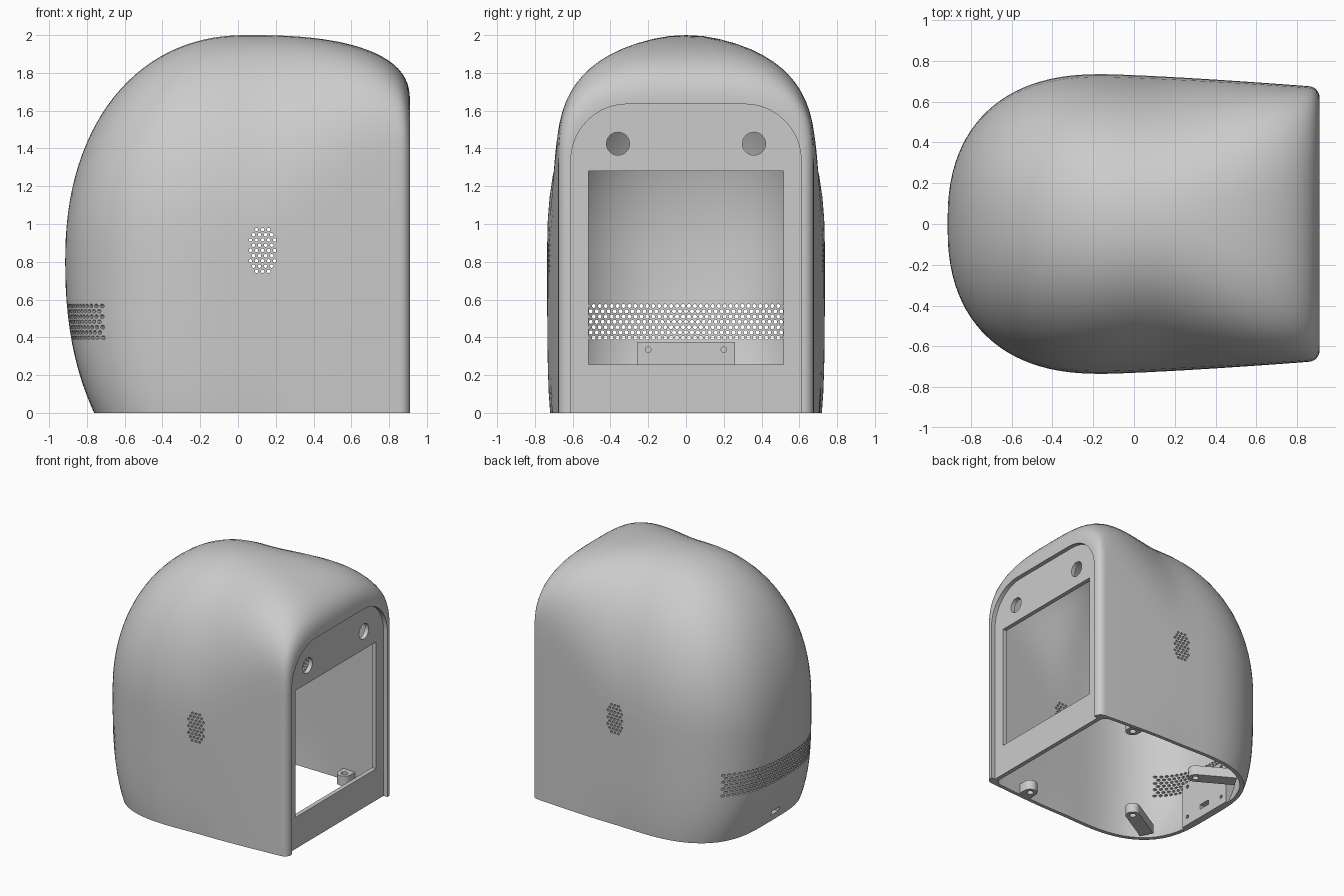
import bpy, bmesh, math
from mathutils import Vector, Matrix

if "Cube" in bpy.data.objects:
    bpy.data.objects.remove(bpy.data.objects["Cube"], do_unlink=True)

GREY = (0.6, 0.6, 0.6, 1)
grey = bpy.data.materials.new("plain_grey")
grey.diffuse_color = GREY
grey.use_nodes = True
grey.node_tree.nodes["Principled BSDF"].inputs["Base Color"].default_value = GREY


def to_object(name, bm):
    bmesh.ops.recalc_face_normals(bm, faces=bm.faces[:])
    mesh = bpy.data.meshes.new(name)
    bm.to_mesh(mesh)
    bm.free()
    mesh.materials.append(grey)
    obj = bpy.data.objects.new(name, mesh)
    bpy.context.collection.objects.link(obj)
    return obj


def activate(obj):
    bpy.ops.object.select_all(action='DESELECT')
    obj.select_set(True)
    bpy.context.view_layer.objects.active = obj


def cut(obj, cutter):
    mod = obj.modifiers.new("cut", 'BOOLEAN')
    mod.operation, mod.solver, mod.object = 'DIFFERENCE', 'EXACT', cutter
    activate(obj)
    bpy.ops.object.modifier_apply(modifier=mod.name)
    bpy.data.objects.remove(cutter, do_unlink=True)


def smooth(obj):
    activate(obj)
    bpy.ops.object.shade_smooth_by_angle(angle=math.radians(32))


def add_box(bm, lo, hi):
    lo, hi = Vector(lo), Vector(hi)
    m = Matrix.Translation((lo + hi) / 2) @ Matrix.Diagonal((*(hi - lo), 1))
    bmesh.ops.create_cube(bm, size=1, matrix=m)


def add_rod(bm, centre, r, length, axis, sides=10):
    turn = Vector(axis).to_track_quat('Z', 'Y').to_matrix().to_4x4()
    bmesh.ops.create_cone(bm, cap_ends=True, segments=sides, radius1=r, radius2=r,
                          depth=length, matrix=Matrix.Translation(centre) @ turn)


def add_prism(bm, points, shift):
    face = bm.faces.new([bm.verts.new(p) for p in points])
    new = bmesh.ops.extrude_face_region(bm, geom=[face])["geom"]
    bmesh.ops.translate(bm, vec=shift, verts=[v for v in new if isinstance(v, bmesh.types.BMVert)])


def bulge(t, n):
    return max(0.0, 1 - abs(t) ** n) ** (1 / n)


def hood(name, inset, front):
    """Closed hood body made of cross-sections running from back to front."""
    mid, back = 0.05, 0.965 - inset
    stations = [mid - back * math.cos(math.radians(a)) for a in range(4, 91, 3)]
    stations += [mid + (front - mid) * math.sin(math.radians(a)) for a in range(4, 91, 4)] + [front]
    bm = bmesh.new()
    pole = bm.verts.new((mid - back, 0, 0.8))
    rings, count = [], 32
    for x in stations:
        wide = 0.735 - inset
        if x < mid:
            f, s = bulge((mid - x) / back, 2.2), 0
            top = 0.8 + (1.2 - inset) * f
        else:
            f, s = 1, (x - mid) / (front - mid)
            top = 1.65 - inset + 0.35 * bulge(s, 2.5)
            s = s * s * (3 - 2 * s)
        if x < -0.15:
            wide *= bulge((x + 0.15) / (0.765 - inset), 2.4)
        else:
            k = (x + 0.15) / 1.06
            wide -= 0.063 * k ** 1.3
        edge = max(0.0, x - front + 0.05)
        wide -= 0.05 - math.sqrt(max(0.0, 0.0025 - edge * edge))
        cz = 0.8 + 0.1 * f * f + 0.4 * s
        deep = cz - 0.8 + (1.35 - inset) * f + s
        n_up, n_low = 2.2 + s, 2.2 + 2.8 * f + 3 * s
        ring = []
        for i in range(2 * count):
            a = math.pi * i / count
            c, d = math.cos(a), math.sin(a)
            if i <= count:
                y = math.copysign(abs(c) ** (2 / n_up), c)
                z = cz + (top - cz) * max(0.0, d) ** (2 / n_up)
            else:
                y = math.copysign(bulge(d, n_low), c)
                z = cz + deep * d
            ring.append(bm.verts.new((x, wide * y, z)))
        rings.append(ring)
    for i in range(2 * count):
        j = (i + 1) % (2 * count)
        bm.faces.new((pole, rings[0][i], rings[0][j]))
        for p, q in zip(rings, rings[1:]):
            bm.faces.new((p[i], q[i], q[j], p[j]))
    bm.faces.new(rings[-1])
    bmesh.ops.remove_doubles(bm, verts=bm.verts[:], dist=0.0004)
    return to_object(name, bm)


def arch(x):
    """Outline of the front opening: straight sides and rounded top corners."""
    half, top, r = 0.61, 1.635, 0.3
    right = [(half - r + r * math.cos(a), top - r + r * math.sin(a))
             for a in (math.radians(d) for d in range(0, 91, 9))]
    pts = [(half, 0)] + right + [(-y, z) for y, z in reversed(right)] + [(-half, 0)]
    return [(x, y, z) for y, z in pts]


# Outer shell, trimmed flat at the bottom
shell = hood("shell", 0, 0.91)
bm = bmesh.new()
add_box(bm, (-2, -2, -3), (2, 2, 0))
cut(shell, to_object("floor_cutter", bm))

# Hollow inside, leaving a mounting block at the lower back
cavity = hood("cavity", 0.03, 0.84)
bm = bmesh.new()
add_box(bm, (-1.2, -0.26, -3), (-0.70, 0.26, 0.375))
cut(cavity, to_object("block_keep", bm))
cut(shell, cavity)

# Front opening
bm = bmesh.new()
add_prism(bm, [(x, y, z if z > 0 else -0.1) for x, y, z in arch(0.79)], (0.3, 0, 0))
cut(shell, to_object("opening_cutter", bm))

# Vents, block screw holes and cable slot
bm = bmesh.new()
for row in range(-4, 5):
    n = {4: 3, 3: 4}.get(abs(row), 5 if row % 2 == 0 else 4)
    for i in range(n):
        add_rod(bm, (0.13 + 0.032 * (i - (n - 1) / 2), 0, 0.86 + 0.0277 * row),
                0.0095, 2, (0, 1, 0))
for row in range(7):
    n = 36 - row % 2
    for i in range(n):
        add_rod(bm, (-0.74, 0.0315 * (i - (n - 1) / 2), 0.398 + 0.028 * row),
                0.0105, 0.6, (1, 0, 0))
for y in (-0.2, 0.2):
    for z in (0.07, 0.335):
        add_rod(bm, (-0.7, y, z), 0.015, 0.06, (1, 0, 0))
add_box(bm, (-1.1, -0.05, 0.07), (-0.6, 0.05, 0.11))
cut(shell, to_object("vent_cutter", bm))
smooth(shell)

# Recessed front panel with screen window and two round holes
bm = bmesh.new()
add_prism(bm, arch(0.84), (0.035, 0, 0))
panel = to_object("front_panel", bm)
bm = bmesh.new()
add_box(bm, (0.7, -0.515, 0.255), (1, 0.515, 1.28))
for y in (-0.36, 0.36):
    add_rod(bm, (0.85, y, 1.425), 0.061, 0.3, (1, 0, 0), 32)
cut(panel, to_object("window_cutter", bm))
smooth(panel)

# Four screw tabs around the bottom edge
for label, wall, hole in (("front", (0.525, 0.68), (0.525, 0.61)),
                          ("back", (-0.57, 0.53), (-0.3, 0.373))):
    for side, sign in (("left", 1), ("right", -1)):
        a, b = Vector((wall[0], wall[1] * sign)), Vector((hole[0], hole[1] * sign))
        along = (b - a).normalized()
        across = Vector((-along.y, along.x))
        r = 0.055
        pts = [a - across * r] + [b + r * (along * math.sin(t) - across * math.cos(t))
                                  for t in (math.pi * i / 12 for i in range(13))] + [a + across * r]
        bm = bmesh.new()
        add_prism(bm, [(p.x, p.y, 0.01) for p in pts], (0, 0, 0.08))
        tab = to_object(f"{label}_tab_{side}", bm)
        bm = bmesh.new()
        add_rod(bm, (b.x, b.y, 0.05), 0.025, 0.3, (0, 0, 1), 16)
        cut(tab, to_object("tab_hole", bm))
        smooth(tab)
